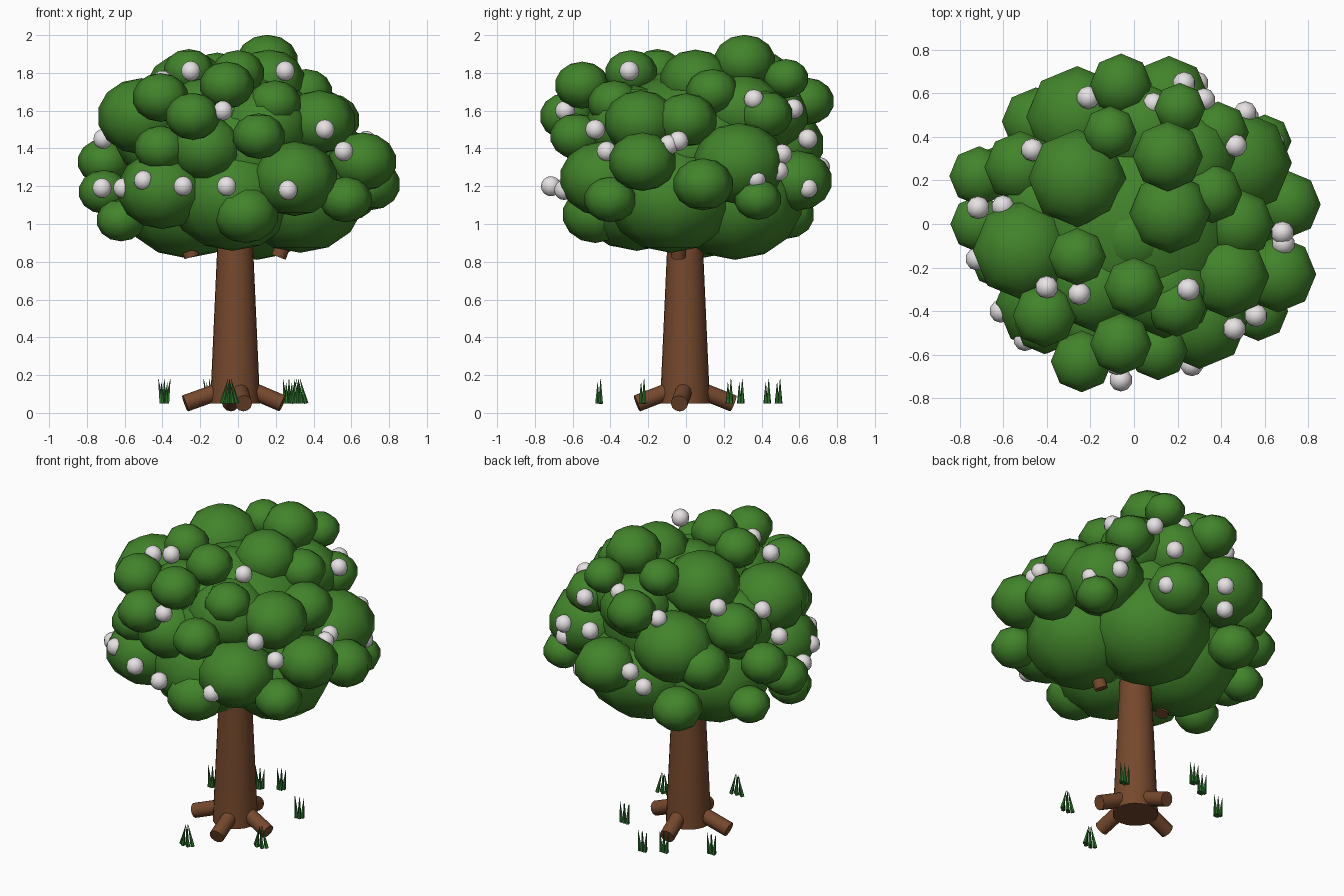
import bpy, bmesh, math
from mathutils import Vector, Matrix


def material(name, rgb):
    m = bpy.data.materials.new(name)
    m.diffuse_color = (*rgb, 1)
    return m


BARK = material("bark brown", (0.18, 0.066, 0.026))
LEAF = material("leaf green", (0.054, 0.23, 0.024))
GRASS = material("grass green", (0.026, 0.17, 0.026))
PETAL = material("blossom white", (0.8, 0.76, 0.78))


def finish(bm, name, mat, angle=50):
    me = bpy.data.meshes.new(name)
    bm.to_mesh(me)
    bm.free()
    ob = bpy.data.objects.new(name, me)
    bpy.context.collection.objects.link(ob)
    me.materials.append(mat)
    bpy.ops.object.select_all(action='DESELECT')
    ob.select_set(True)
    bpy.context.view_layer.objects.active = ob
    bpy.ops.object.shade_smooth_by_angle(angle=math.radians(angle))
    return ob


def ball(bm, x, y, z, r, seg, rings, squash=1.0):
    bmesh.ops.create_uvsphere(bm, u_segments=seg, v_segments=rings, radius=r,
                              matrix=Matrix.Translation((x, y, z)) @ Matrix.Diagonal((1, 1, squash, 1)))


def rod(bm, a, b, r1, r2, sides):
    a, b = Vector(a), Vector(b)
    d = b - a
    m = Matrix.Translation((a + b) / 2) @ d.to_track_quat('Z', 'Y').to_matrix().to_4x4()
    bmesh.ops.create_cone(bm, cap_ends=True, segments=sides, radius1=r1,
                          radius2=r2, depth=d.length, matrix=m)


# Trunk
bm = bmesh.new()
rod(bm, (-0.015, -0.005, 0.05), (-0.015, -0.005, 1.1), 0.132, 0.085, 24)
finish(bm, "trunk", BARK)

# Four roots and two branch stubs
bm = bmesh.new()
for x, y in ((0.235, -0.035), (-0.28, -0.035), (0.03, -0.26), (-0.04, 0.25)):
    rod(bm, (x * 0.2, y * 0.2, 0.13), (x, y, 0.05), 0.045, 0.045, 12)
finish(bm, "roots", BARK)
bm = bmesh.new()
for s in (-1, 1):
    rod(bm, (s * 0.23 - 0.015, -0.04, 0.825), (s * 0.34, -0.04, 1.15), 0.04, 0.035, 12)
finish(bm, "branches", BARK)

# Leaf clumps, slightly flattened: low ring / middle / crown / inner fill
low = [(-0.27, 0.08, 1.12, .35), (0.33, -0.08, 1.14, .34), (0.1, 0.26, 1.12, .36),
       (-0.03, -0.26, 1.15, .34),
       (0.04, -0.48, 1.05, .175), (-0.40, -0.36, 1.18, .24), (0.30, -0.44, 1.24, .23),
       (-0.62, -0.17, 1.02, .13), (-0.62, 0.24, 1.05, .125), (-0.71, 0, 1.17, .135),
       (-0.31, 0.53, 1.05, .15), (0.57, -0.40, 1.13, .14), (0.60, 0.38, 1.13, .125)]
middle = [(-0.51, -0.12, 1.57, .235), (-0.52, 0.26, 1.52, .17), (-0.71, 0.22, 1.33, .14),
          (-0.26, 0.49, 1.42, .24), (-0.45, 0.47, 1.34, .16), (0.16, 0.59, 1.23, .185),
          (0.48, 0.28, 1.32, .25), (0.70, 0.09, 1.21, .16), (0.66, -0.23, 1.33, .18),
          (0.43, -0.24, 1.54, .195), (0.48, 0.0, 1.55, .165), (-0.17, -0.44, 1.4, .2),
          (0.11, -0.58, 1.465, .14), (-0.41, -0.46, 1.4, .14)]
crown = [(-0.26, 0.21, 1.71, .23), (0.155, 0.31, 1.86, .165), (0.165, 0.05, 1.76, .19),
         (-0.11, 0.42, 1.8, .125), (-0.06, 0.64, 1.65, .145), (0.21, 0.53, 1.77, .12),
         (0.385, 0.42, 1.58, .145), (-0.26, -0.15, 1.81, .135), (0, -0.29, 1.8, .14),
         (-0.06, -0.55, 1.735, .145), (-0.41, -0.42, 1.67, .15), (-0.24, -0.63, 1.57, .145),
         (0.195, -0.38, 1.64, .14), (0.36, 0.14, 1.7, .14)]
inner = [(0, -0.06, 1.64, .2), (-0.18, -0.3, 1.6, .2), (0.14, -0.28, 1.52, .25),
         (0.05, 0.43, 1.58, .22), (-0.4, 0.08, 1.45, .25), (0.25, 0.3, 1.6, .22)]
for name, group in (("lower_leaves", low), ("middle_leaves", middle),
                    ("crown_leaves", crown), ("inner_leaves", inner)):
    bm = bmesh.new()
    for c in group:
        ball(bm, *c, 8, 7, 0.86)
    finish(bm, name, LEAF)
bm = bmesh.new()
ball(bm, 0, 0, 1.38, 0.52, 12, 10, 0.8)
finish(bm, "leaf_core", LEAF)

# Blossoms: front and sides, then back
front = [(-.25, -.32, 1.81), (.25, -.30, 1.81), (-.08, -.64, 1.6), (-.06, -.715, 1.2),
         (.46, -.48, 1.5), (.56, -.42, 1.385), (-.72, -.16, 1.19), (-.61, -.40, 1.19),
         (-.5, -.53, 1.23), (-.29, -.63, 1.2), (.265, -.645, 1.18), (-.4, -.29, 1.76),
         (.68, -.04, 1.44), (.685, -.09, 1.42)]
back = [(-.6, .08, 1.59), (-.715, .075, 1.45), (-.465, .34, 1.67), (-.21, .58, 1.62),
        (.23, .645, 1.45), (.29, .645, 1.19), (-.1, .71, 1.3), (-.15, .645, 1.19),
        (.51, .51, 1.37), (.52, .49, 1.28), (.09, .55, 1.7), (.32, .57, 1.61),
        (.465, .36, 1.66), (.64, .37, 1.24)]
bm = bmesh.new()
for p in front + back:
    ball(bm, *p, 0.053, 10, 8)
finish(bm, "blossoms", PETAL)

# Grass tufts: x, y, base spread, tip spread
bm = bmesh.new()
for x, y, base, tip in ((-.39, .29, .015, .032), (-.15, .43, .015, .032), (-.04, .49, .015, .032),
                        (.27, .23, .02, .032), (-.045, -.46, .04, .008), (.32, -.23, .04, .008)):
    for i in range(5):
        t = (i - 2) / 2
        h = 0.18 - 0.02 * (i % 2)
        rod(bm, (x + t * base, y + 0.008 * (-1) ** i, 0.05),
            (x + t * tip, y + 0.008 * (-1) ** i, h), 0.013, 0.001, 5)
finish(bm, "grass_tufts", GRASS)
